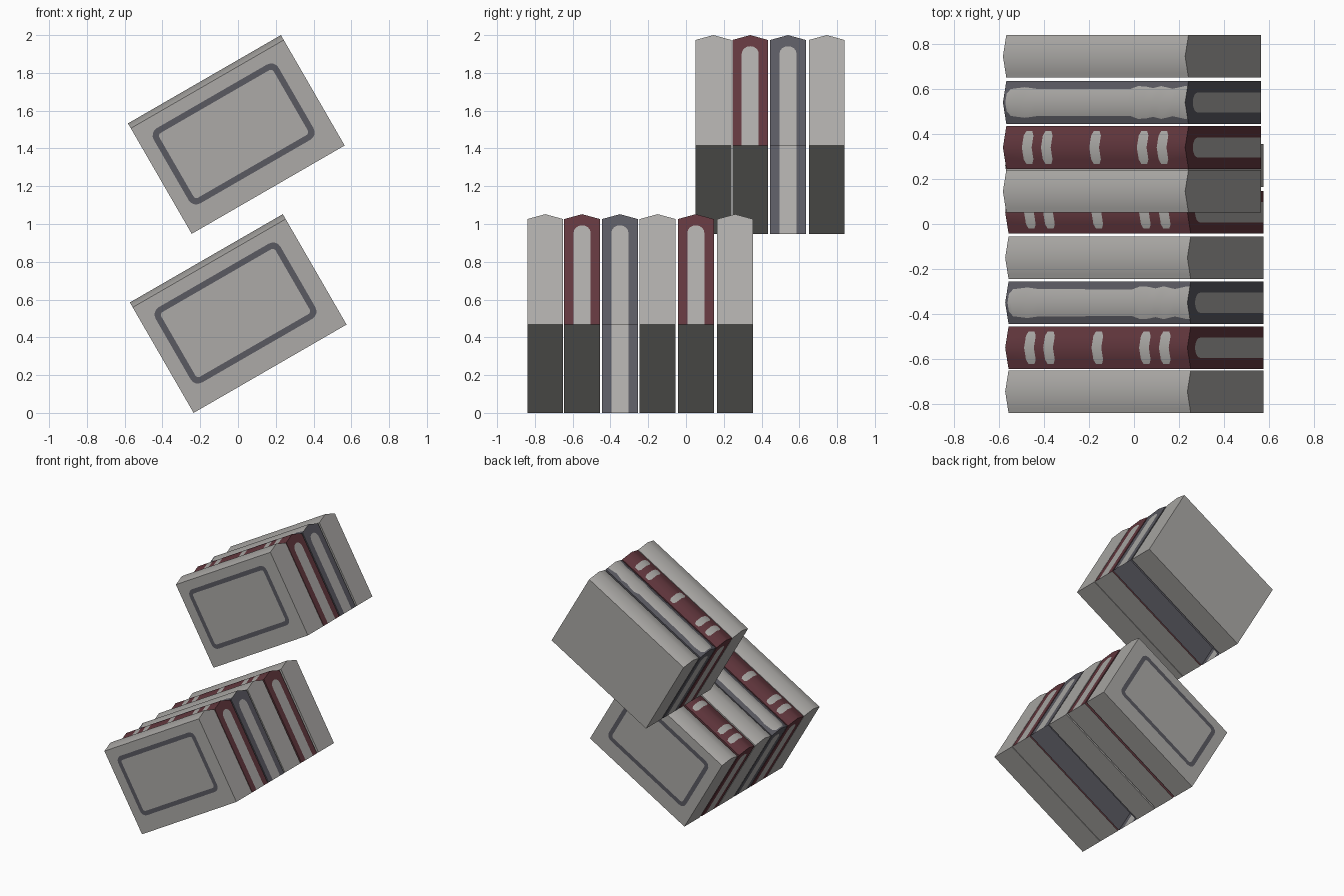
import bpy, bmesh, math
from mathutils import Vector

if "Cube" in bpy.data.objects:
    bpy.data.objects.remove(bpy.data.objects["Cube"])

W, H, RIDGE, T = 0.935, 0.645, 0.675, 0.19   # book length, cover height, spine ridge height, thickness
TILT = math.radians(30)


def material(name, rgb):
    m = bpy.data.materials.new(name)
    m.diffuse_color = (*rgb, 1)
    m.use_nodes = True
    m.node_tree.nodes["Principled BSDF"].inputs["Base Color"].default_value = m.diffuse_color
    return m


GREY = material("grey_paper", (0.413, 0.402, 0.386))
RED = material("dark_red", (0.122, 0.038, 0.047))
SLATE = material("slate", (0.102, 0.100, 0.120))

# Spine stations: (position along spine, margin of painted band, painted up to next station)
PLAIN = [(0, 0.02, False), (W, 0.02, False)]
BANDS = [(0, 0.05, False)]
for c in (0.122, 0.220, 0.468, 0.712, 0.814):
    BANDS += [(c - 0.025, 0.042, True), (c - 0.015, 0.022, True),
              (c + 0.015, 0.022, True), (c + 0.025, 0.042, False)]
BANDS.append((W, 0.05, False))
WAVY = [(0, 0.06, False), (0.012, 0.055, True), (0.03, 0.035, True), (0.10, 0.027, True),
        (0.16, 0.034, True), (0.64, 0.036, True), (0.68, 0.022, True), (0.72, 0.024, True),
        (0.76, 0.031, True), (0.80, 0.022, True), (0.86, 0.034, True), (0.92, 0.022, True),
        (W, 0.022, False)]


def add_face(bm, pts, out, mat=0, smooth=False):
    f = bm.faces.new([bm.verts.new(p) for p in pts])
    f.normal_update()
    if f.normal.dot(Vector(out)) < 0:
        f.normal_flip()
    f.material_index = mat
    f.smooth = smooth


def finish(bm, name, mats, loc):
    bmesh.ops.remove_doubles(bm, verts=bm.verts, dist=1e-5)
    me = bpy.data.meshes.new(name)
    bm.to_mesh(me)
    bm.free()
    for m in mats:
        me.materials.append(m)
    ob = bpy.data.objects.new(name, me)
    ob.location = loc
    ob.rotation_euler = (0, -TILT, 0)
    bpy.context.collection.objects.link(ob)


def roof(y):
    return H + (RIDGE - H) * (1 - abs(y - T / 2) / (T / 2))


def book(name, cover, loc, stations, pages=True, bottom=True):
    bm = bmesh.new()
    # covers
    for y, n in ((0, -1), (T, 1)):
        add_face(bm, [(0, y, 0), (W, y, 0), (W, y, H), (0, y, H)], (0, n, 0))
    # lower edge (open on the slate books)
    if bottom:
        add_face(bm, [(0, 0, 0), (W, 0, 0), (W, T, 0), (0, T, 0)], (0, 0, -1), 1)
    # ends, with an arched paper strip
    arch = [(0.05, 0)]
    for i in range(9):
        a = math.pi * (1 - i / 8)
        arch.append((T / 2 + 0.045 * math.cos(a), 0.562 + 0.045 * math.sin(a)))
    arch.append((T - 0.05, 0))
    top = [(T, H), (T / 2, RIDGE), (0, H)]
    for x, n in ((0, -1), (W, 1)):
        if pages:
            add_face(bm, [(x, y, z) for y, z in arch], (n, 0, 0), 1)
            rim = [(0, 0)] + arch + [(T, 0)] + top
        else:
            rim = [(0, 0), (T, 0)] + top
        add_face(bm, [(x, y, z) for y, z in rim], (n, 0, 0))
    # ridged spine, banded by station
    for (u0, m0, paint), (u1, m1, _) in zip(stations, stations[1:]):
        a = [0, m0, T / 2, T - m0, T]
        b = [0, m1, T / 2, T - m1, T]
        for k in range(4):
            add_face(bm, [(u0, a[k], roof(a[k])), (u1, b[k], roof(b[k])),
                          (u1, b[k + 1], roof(b[k + 1])), (u0, a[k + 1], roof(a[k + 1]))],
                     (0, 0, 1), 1 if paint and k in (1, 2) else 0, True)
    finish(bm, name, [cover, GREY], loc)


def rounded_rect(u0, u1, v0, v1, r):
    pts = []
    for cu, cv, start in ((u1 - r, v1 - r, 0), (u0 + r, v1 - r, 90),
                          (u0 + r, v0 + r, 180), (u1 - r, v0 + r, 270)):
        for i in range(5):
            a = math.radians(start + 22.5 * i)
            pts.append((cu + r * math.cos(a), cv + r * math.sin(a)))
    return pts


def cover_frame(name, loc, back):
    # thin painted outline on a cover
    bm = bmesh.new()
    y, n = (T + 0.003, 1) if back else (-0.003, -1)
    o = rounded_rect(0.075, 0.838, 0.117, 0.577, 0.045)
    i = rounded_rect(0.107, 0.806, 0.149, 0.545, 0.018)
    for k in range(len(o)):
        j = (k + 1) % len(o)
        add_face(bm, [(p[0], y, p[1]) for p in (o[k], o[j], i[j], i[k])], (0, n, 0))
    finish(bm, name, [SLATE], loc)


# rows: name, origin x, origin z, [(kind, front y)]
ROWS = [
    ("lower", -0.235, 0.0, [("grey", -0.84), ("red", -0.645), ("slate", -0.445),
                            ("grey", -0.245), ("red", -0.043), ("grey_turned", 0.165)]),
    ("upper", -0.245, 0.948, [("grey", 0.05), ("red", 0.245), ("slate", 0.445), ("grey", 0.65)]),
]
for row, ox, oz, books in ROWS:
    for n, (kind, y) in enumerate(books, 1):
        name, loc = f"{row}_{kind}_book_{n}", (ox, y, oz)
        if kind == "red":
            book(name, RED, loc, BANDS)
        elif kind == "slate":
            book(name, SLATE, loc, WAVY, bottom=False)
        else:
            book(name, GREY, loc, PLAIN, pages=False)
            cover_frame(f"{row}_cover_frame_{n}", loc, kind == "grey_turned")
